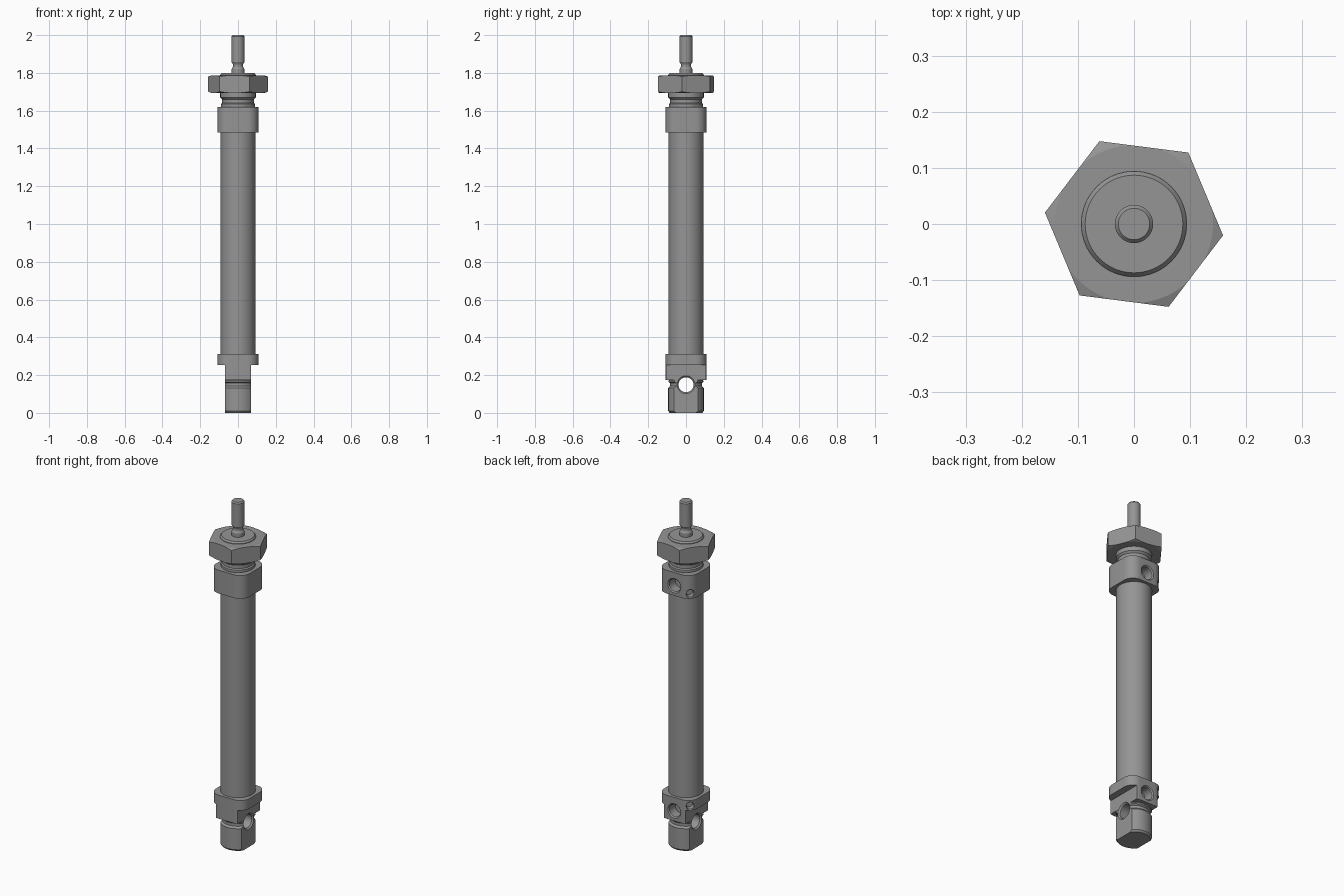
import bpy, bmesh, math
from mathutils import Matrix

if "Cube" in bpy.data.objects:
    bpy.data.objects.remove(bpy.data.objects["Cube"])


def finish(bm, name):
    bmesh.ops.recalc_face_normals(bm, faces=bm.faces)
    me = bpy.data.meshes.new(name)
    bm.to_mesh(me)
    bm.free()
    ob = bpy.data.objects.new(name, me)
    bpy.context.collection.objects.link(ob)
    return ob


def lathe(name, profile, n=64, mat=None):
    """Closed solid of revolution about z from (radius, z) points."""
    bm = bmesh.new()
    rings = [[bm.verts.new((r * math.cos(2 * math.pi * i / n),
                            r * math.sin(2 * math.pi * i / n), z)) for i in range(n)]
             for r, z in profile]
    for a, b in zip(rings, rings[1:]):
        for i in range(n):
            j = (i + 1) % n
            bm.faces.new((a[i], a[j], b[j], b[i]))
    bm.faces.new(rings[0])
    bm.faces.new(rings[-1])
    if mat:
        bm.transform(mat)
    return finish(bm, name)


def box(name, x0, x1, y0, y1, z0, z1, round_corners=0):
    """Box, optionally with rounded vertical edges."""
    bm = bmesh.new()
    bmesh.ops.create_cube(bm, size=1)
    bm.transform(Matrix.Translation(((x0 + x1) / 2, (y0 + y1) / 2, (z0 + z1) / 2))
                 @ Matrix.Diagonal((x1 - x0, y1 - y0, z1 - z0, 1)))
    if round_corners:
        edges = [e for e in bm.edges if abs(e.verts[0].co.z - e.verts[1].co.z) > .01]
        bmesh.ops.bevel(bm, geom=edges, offset=round_corners, segments=9,
                        profile=.5, affect='EDGES')
    return finish(bm, name)


def boolean(ob, cutter, op='DIFFERENCE'):
    cutter.hide_render = True
    m = ob.modifiers.new("cut", 'BOOLEAN')
    m.operation, m.object, m.solver = op, cutter, 'EXACT'
    bpy.context.view_layer.objects.active = ob
    bpy.ops.object.modifier_apply(modifier=m.name)
    bpy.data.objects.remove(cutter)


def hole(ob, z, r, dist, angle, depth):
    """Blind hole with a small countersink, drilled inward from a side face."""
    mat = (Matrix.Translation((0, 0, z)) @ Matrix.Rotation(angle, 4, 'Z')
           @ Matrix.Rotation(math.pi / 2, 4, 'Y'))
    c = r * .15
    boolean(ob, lathe("drill", [(r - c, dist - depth), (r - c, dist - c),
                                (r + c, dist + c)], 32, mat))


def pin_hole(ob):
    """Through hole along x, countersunk at both ends."""
    mat = Matrix.Translation((0, 0, .149)) @ Matrix.Rotation(math.pi / 2, 4, 'Y')
    boolean(ob, lathe("pin_drill", [(.053, -.075), (.0395, -.0605),
                                    (.0395, .0605), (.053, .075)], 48, mat))


BACK, CORNER = math.radians(90), math.radians(135)

# Barrel
parts = [lathe("barrel", [(.092, .30), (.092, 1.50)])]

# Front end block with air port and small screw hole
head = box("front_end_block", -.108, .108, -.108, .108, 1.485, 1.62, .058)
hole(head, 1.543, .042, .108, BACK, .06)
hole(head, 1.513, .024, .127, CORNER, .035)
parts.append(head)

# Rear end block, narrowed below its flange
rear = box("rear_end_block", -.108, .108, -.108, .108, .175, .312, .058)
for s in (-1, 1):
    xs = sorted((s * .069, s * .3))
    boolean(rear, box("side_cut", *xs, -.3, .3, 0, .254))
hole(rear, .233, .042, .108, BACK, .06)
hole(rear, .279, .024, .127, CORNER, .035)
pin_hole(rear)
parts.append(rear)

# Flattened mounting lug with pin hole
lug = lathe("mounting_lug", [(.086, 0), (.094, .010), (.094, .132), (.084, .142),
                             (.084, .158), (.092, .164), (.092, .172), (.085, .18)])
boolean(lug, box("flats", -.0685, .0685, -.3, .3, -.1, .3), 'INTERSECT')
pin_hole(lug)
parts.append(lug)

# Threaded nose
parts.append(lathe("nose", [(.085, 1.61), (.091, 1.622), (.091, 1.635), (.084, 1.64),
                            (.084, 1.66), (.094, 1.67), (.094, 1.79), (.087, 1.799)]))

# Hexagonal nut with chamfered corners
nut = lathe("hex_nut", [(.16, 1.694), (.16, 1.787)], 6,
            Matrix.Rotation(math.radians(-7.3), 4, 'Z'))
boolean(nut, lathe("nut_turning", [(.138, 1.693), (.162, 1.702), (.162, 1.779),
                                   (.138, 1.788)], 96), 'INTERSECT')
parts.append(nut)

# Piston rod with relief groove
parts.append(lathe("piston_rod", [(.034, 1.78), (.034, 1.82), (.027, 1.832), (.027, 1.845),
                                  (.034, 1.858), (.034, 1.993), (.028, 2.0)], 48))

# Dark grey metal on everything, smooth round faces with sharp edges
metal = bpy.data.materials.new("dark_metal")
metal.diffuse_color = (.3, .3, .3, 1)
metal.use_nodes = True
metal.node_tree.nodes["Principled BSDF"].inputs["Base Color"].default_value = metal.diffuse_color
for ob in parts:
    ob.data.materials.clear()
    ob.data.materials.append(metal)
    bpy.ops.object.select_all(action='DESELECT')
    ob.select_set(True)
    bpy.context.view_layer.objects.active = ob
    bpy.ops.object.shade_smooth_by_angle(angle=math.radians(20))
